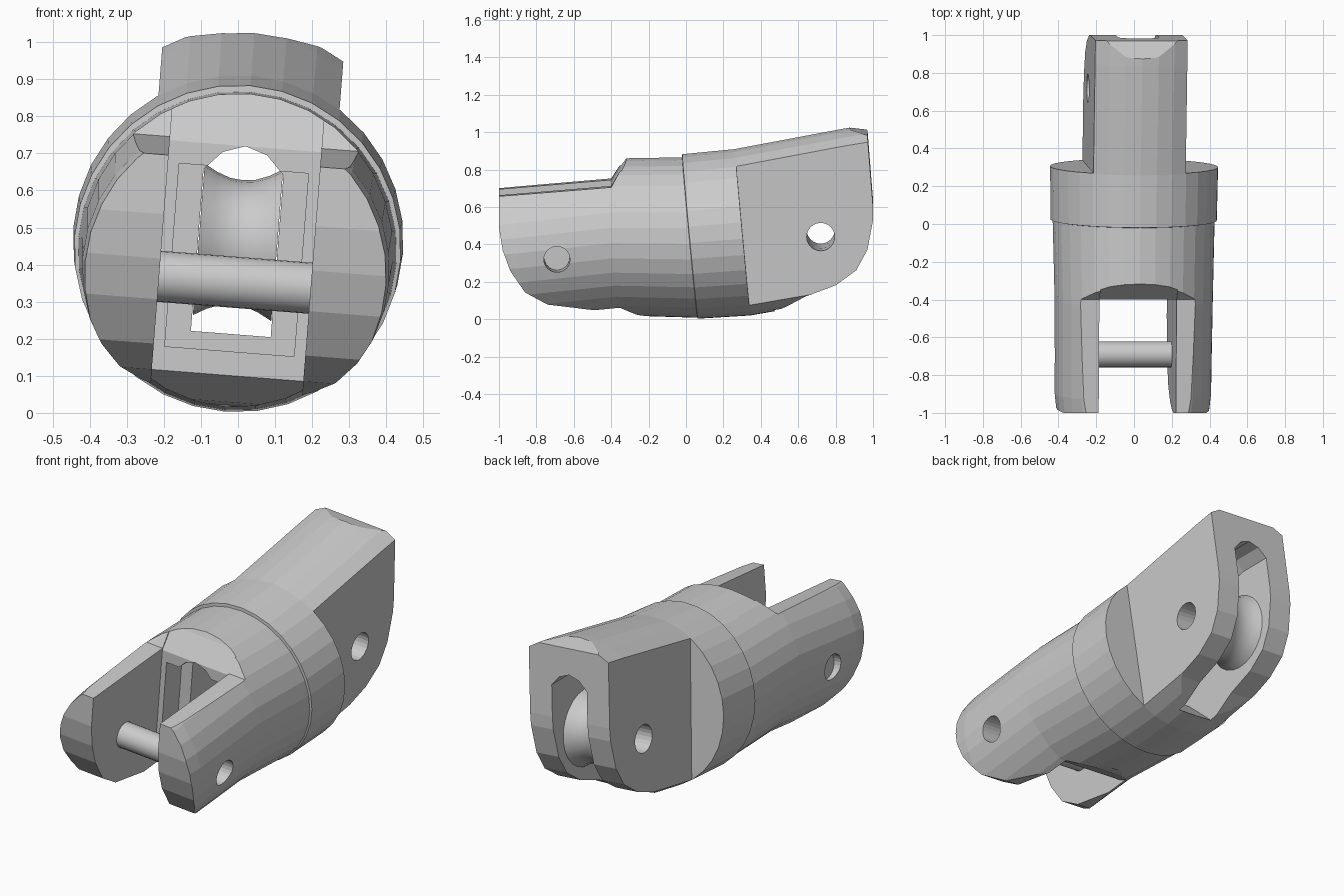
import bpy, bmesh, math
from mathutils import Matrix, Vector

if "Cube" in bpy.data.objects:
    bpy.data.objects.remove(bpy.data.objects["Cube"])

# The whole part is rolled slightly about its long axis
PIVOT = Vector((0, 0, 0.46))
ROLL = (Matrix.Translation(PIVOT) @ Matrix.Rotation(math.radians(4.5), 4, 'Y')
        @ Matrix.Translation(-PIVOT))


def loft(name, rings, closed=False):
    """Skin a list of equal-length point rings; cap the ends unless closed."""
    bm = bmesh.new()
    loops = [[bm.verts.new(p) for p in ring] for ring in rings]
    n = len(loops[0])
    pairs = list(zip(loops, loops[1:]))
    if closed:
        pairs.append((loops[-1], loops[0]))
    else:
        bm.faces.new(loops[0])
        bm.faces.new(loops[-1])
    for a, b in pairs:
        for i in range(n):
            j = (i + 1) % n
            bm.faces.new((a[i], a[j], b[j], b[i]))
    bmesh.ops.recalc_face_normals(bm, faces=bm.faces)
    me = bpy.data.meshes.new(name)
    bm.to_mesh(me)
    bm.free()
    ob = bpy.data.objects.new(name, me)
    bpy.context.collection.objects.link(ob)
    return ob


def prism(name, yz, x0, x1):
    """Extrude a side profile across x."""
    return loft(name, [[(x, y, z) for y, z in yz] for x in (x0, x1)])


def circle_yz(y, z, r, n=24):
    return [(y + r * math.cos(2 * math.pi * i / n),
             z + r * math.sin(2 * math.pi * i / n)) for i in range(n)]


def lathe_x(name, cy, cz, profile, closed=False):
    """Revolve (x, radius) pairs about a cross axis."""
    return loft(name, [[(x, y, z) for y, z in circle_yz(cy, cz, r)]
                       for x, r in profile], closed)


def smooth(ob):
    bpy.ops.object.select_all(action='DESELECT')
    ob.select_set(True)
    bpy.context.view_layer.objects.active = ob
    bpy.ops.object.shade_smooth_by_angle(angle=math.radians(30))


# Round body: 32-sided sections (y, centre z, radius) on a bent axis
stations = [(-1.08, 0.37, 0.395), (-0.9, 0.385, 0.415), (-0.4, 0.44, 0.42),
            (0.02, 0.437, 0.43), (0.022, 0.443, 0.441), (0.3, 0.465, 0.446),
            (0.88, 0.57, 0.45), (1.12, 0.61, 0.45)]
rings = []
for y, zc, r in stations:
    ring = []
    for i in range(32):
        a = 2 * math.pi * i / 32
        ring.append((r * math.cos(a), y - 0.095 * r * math.sin(a), zc + r * math.sin(a)))
    rings.append(ring)
body = loft("joint_body", rings)

# Side outline that trims the body
outline = prism("outline_trim", [
    (-1, 0.68), (-1, 0.52), (-0.98, 0.4), (-0.94, 0.29), (-0.86, 0.17), (-0.74, 0.1),
    (-0.6, 0.08), (-0.2, 0.02), (-0.15, -0.05), (0.4, -0.05), (0.455, 0.03),
    (0.64, 0.14), (0.8, 0.2), (0.91, 0.28), (0.97, 0.39), (1, 0.55), (1, 0.62),
    (0.97, 1.0), (0.88, 1.02), (0.8, 1.1), (-0.3, 0.95), (-0.335, 0.84),
    (-0.4, 0.73)], -0.7, 0.7)

cutters = []
# Gap between the front prongs, flared at top and bottom
cutters.append(prism("prong_gap", [
    (-1.3, -0.2), (-0.08, -0.2), (-0.2, -0.0), (-0.4, 0.1), (-0.4, 0.72),
    (-0.33, 0.835), (-0.3, 0.9), (-0.35, 1.2), (-1.3, 1.2)], -0.205, 0.205))
# Flat sides of the rear tang
for s in (-1, 1):
    cutters.append(prism("tang_side", [
        (0.235, 1.2), (0.357, -0.1), (1.3, -0.1), (1.3, 1.2)], s * 0.245, s * 0.7))
# Pocket in the front wall
cutters.append(prism("front_pocket", [
    (-0.5, 0.165), (-0.26, 0.165), (-0.26, 0.66), (-0.5, 0.66)], -0.175, 0.175))
# Long slot with peaked ceiling, open at the rear and underneath
slot = []
for y, lo, hi in [(-0.5, 0.215, 0.72), (0.3, 0.205, 0.72), (0.5, 0.02, 0.8),
                  (0.8, -0.05, 0.86), (1.2, -0.05, 0.86)]:
    slot.append([(x, y, z) for x, z in [
        (-0.108, lo), (0.108, lo), (0.108, hi - 0.07), (0.06, hi - 0.02), (0, hi),
        (-0.06, hi - 0.02), (-0.108, hi - 0.07)]])
cutters.append(loft("long_slot", slot))
# Cross holes
cutters.append(lathe_x("rear_hole", 0.72, 0.46, [(-0.7, 0.075), (0.7, 0.075)]))
cutters.append(lathe_x("front_hole", -0.69, 0.352, [(-0.7, 0.07), (0.7, 0.07)]))

# Apply the trims
for cutter, op in [(outline, 'INTERSECT')] + [(c, 'DIFFERENCE') for c in cutters]:
    cutter.hide_render = True
    mod = body.modifiers.new(cutter.name, 'BOOLEAN')
    mod.object = cutter
    mod.operation = op
    mod.solver = 'EXACT'
deps = bpy.context.evaluated_depsgraph_get()
trimmed = bpy.data.meshes.new_from_object(body.evaluated_get(deps))
body.modifiers.clear()
body.data = trimmed
for cutter in [outline] + cutters:
    bpy.data.objects.remove(cutter)

# Cross pin between the prongs, recessed in its holes
pin = lathe_x("cross_pin", -0.69, 0.352, [(-0.37, 0.069), (0.26, 0.069)])

# Grooved roller inside the tang
roller = lathe_x("grooved_roller", 0.72, 0.46, [
    (-0.106, 0.075), (-0.106, 0.205), (-0.07, 0.185), (-0.035, 0.172), (0, 0.168),
    (0.035, 0.172), (0.07, 0.185), (0.106, 0.205), (0.106, 0.075)], closed=True)

for ob in (body, pin, roller):
    ob.data.transform(ROLL)
smooth(pin)
smooth(roller)
